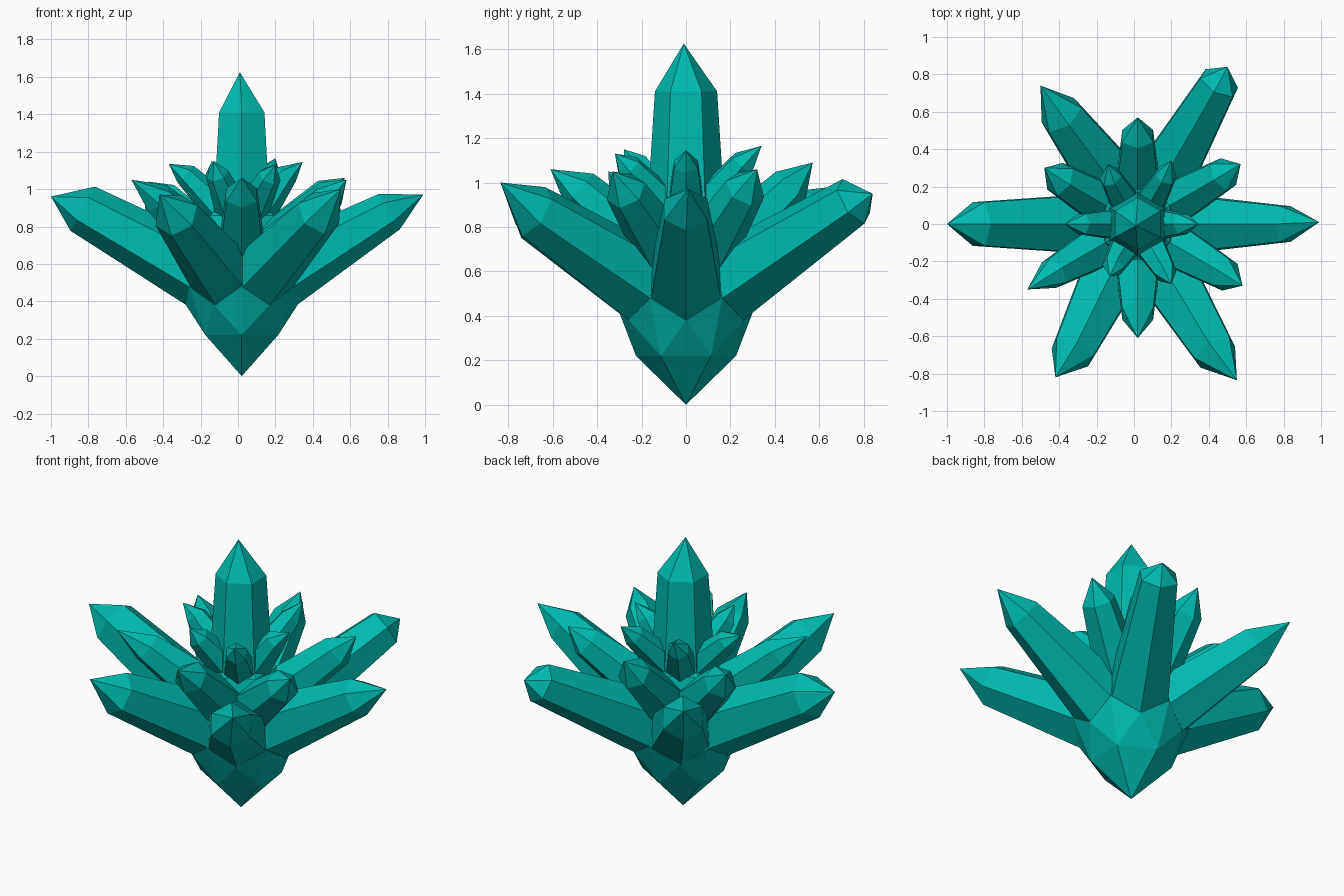
import bpy, bmesh
from math import sin, cos, radians
from mathutils import Vector

if "Cube" in bpy.data.objects:
    bpy.data.objects.remove(bpy.data.objects["Cube"])

CX = 0.02  # the cluster axis sits slightly right of centre

mat = bpy.data.materials.new("teal_crystal")
mat.diffuse_color = (0.0, 0.49, 0.42, 1)
mat.use_nodes = True
mat.node_tree.nodes["Principled BSDF"].inputs["Base Color"].default_value = mat.diffuse_color


def finish(bm, name):
    bmesh.ops.recalc_face_normals(bm, faces=bm.faces)
    me = bpy.data.meshes.new(name)
    bm.to_mesh(me)
    bm.free()
    me.materials.append(mat)
    bpy.context.collection.objects.link(bpy.data.objects.new(name, me))


def polar(angle, r, z):
    a = radians(angle)
    return Vector((CX + r * cos(a), r * sin(a), z))


def crystal(name, c0, r0, c1, r1, tip, side):
    """Tapered hexagonal prism from c0 to c1 with a pointed end."""
    axis = (c1 - c0).normalized()
    up = side.cross(axis)
    bm = bmesh.new()
    rings = []
    for c, r in ((c0, r0), (c1, r1)):
        rings.append([bm.verts.new(c + r * (side * sin(radians(60 * k)) + up * cos(radians(60 * k))))
                      for k in range(6)])
    point = bm.verts.new(tip)
    bm.faces.new(rings[0])
    for k in range(6):
        j = (k + 1) % 6
        bm.faces.new((rings[0][k], rings[0][j], rings[1][j], rings[1][k]))
        bm.faces.new((rings[1][k], rings[1][j], point))
    finish(bm, name)


def tier(name, base, r0, specs):
    """Ring of crystals; spec = root angle, end angle, end distance, end height, end radius, tip."""
    for i, (ang, end_ang, er, ez, r1, tip) in enumerate(specs):
        c0, c1 = polar(ang, *base), polar(end_ang, er, ez)
        side = (c1 - c0).cross(Vector((0, 0, 1))).normalized()
        crystal(f"{name}_{i + 1}", c0, r0, c1, r1, Vector(tip), side)


# Core: pointed base flaring to a zigzag rim, then narrowing up between the crystals
bm = bmesh.new()
bottom = bm.verts.new((CX, 0, 0))
top = bm.verts.new((CX, 0, 1.0))
low = [bm.verts.new(polar(30 + 60 * k, 0.225, 0.22)) for k in range(6)]
high = [bm.verts.new(polar(30 + 60 * k, 0.2, 0.86)) for k in range(6)]
rim = [bm.verts.new(polar(30 + 30 * k, *((0.325, 0.48) if k % 2 == 0 else (0.298, 0.38))))
       for k in range(12)]
for k in range(6):
    j = (k + 1) % 6
    p, q, s = rim[2 * k], rim[2 * k + 1], rim[(2 * k + 2) % 12]
    for f in ((bottom, low[j], low[k]), (low[k], low[j], q), (low[k], q, p), (low[j], s, q),
              (p, q, high[k]), (q, s, high[j]), (q, high[j], high[k]), (high[k], high[j], top)):
        bm.faces.new(f)
finish(bm, "core")

# Central spire
crystal("central_spire", Vector((CX, 0, 0.7)), 0.185, Vector((CX, 0, 1.41)), 0.14,
        Vector((0.01, -0.01, 1.625)), Vector((1, 0, 0)))

# Large outer crystals
tier("outer_crystal", (0.185, 0.53), 0.187, [
    (0, 0, 0.79, 0.88, 0.11, (0.99, 0.01, 0.97)),
    (60, 60, 0.87, 0.915, 0.115, (0.50, 0.84, 0.95)),
    (120, 125, 0.71, 0.86, 0.125, (-0.50, 0.74, 0.99)),
    (180, 180, 0.85, 0.895, 0.135, (-1.0, 0.0, 0.96)),
    (240, 243, 0.77, 0.86, 0.125, (-0.42, -0.82, 0.97)),
    (300, 301, 0.80, 0.87, 0.125, (0.55, -0.835, 1.0)),
])

# Middle crystals between the outer ones
tier("middle_crystal", (0.12, 0.64), 0.145, [
    (30, 30, 0.53, 0.97, 0.095, (0.57, 0.32, 1.06)),
    (90, 90, 0.47, 0.98, 0.095, (0.02, 0.57, 1.09)),
    (150, 150, 0.48, 0.95, 0.095, (-0.48, 0.30, 1.04)),
    (210, 210, 0.52, 0.95, 0.09, (-0.57, -0.35, 1.05)),
    (270, 270, 0.48, 0.97, 0.095, (0.02, -0.61, 1.06)),
    (330, 330, 0.54, 0.96, 0.095, (0.58, -0.33, 1.05)),
])

# Small inner crystals around the spire
tier("inner_crystal", (0.07, 0.85), 0.1, [
    (0, 0, 0.24, 1.08, 0.062, (0.345, 0.0, 1.145)),
    (60, 60, 0.30, 1.09, 0.062, (0.20, 0.34, 1.165)),
    (120, 120, 0.29, 1.08, 0.062, (-0.14, 0.32, 1.15)),
    (180, 180, 0.30, 1.08, 0.062, (-0.37, 0.0, 1.135)),
    (240, 240, 0.26, 1.08, 0.062, (-0.13, -0.28, 1.15)),
    (300, 300, 0.30, 1.07, 0.062, (0.20, -0.32, 1.13)),
])
